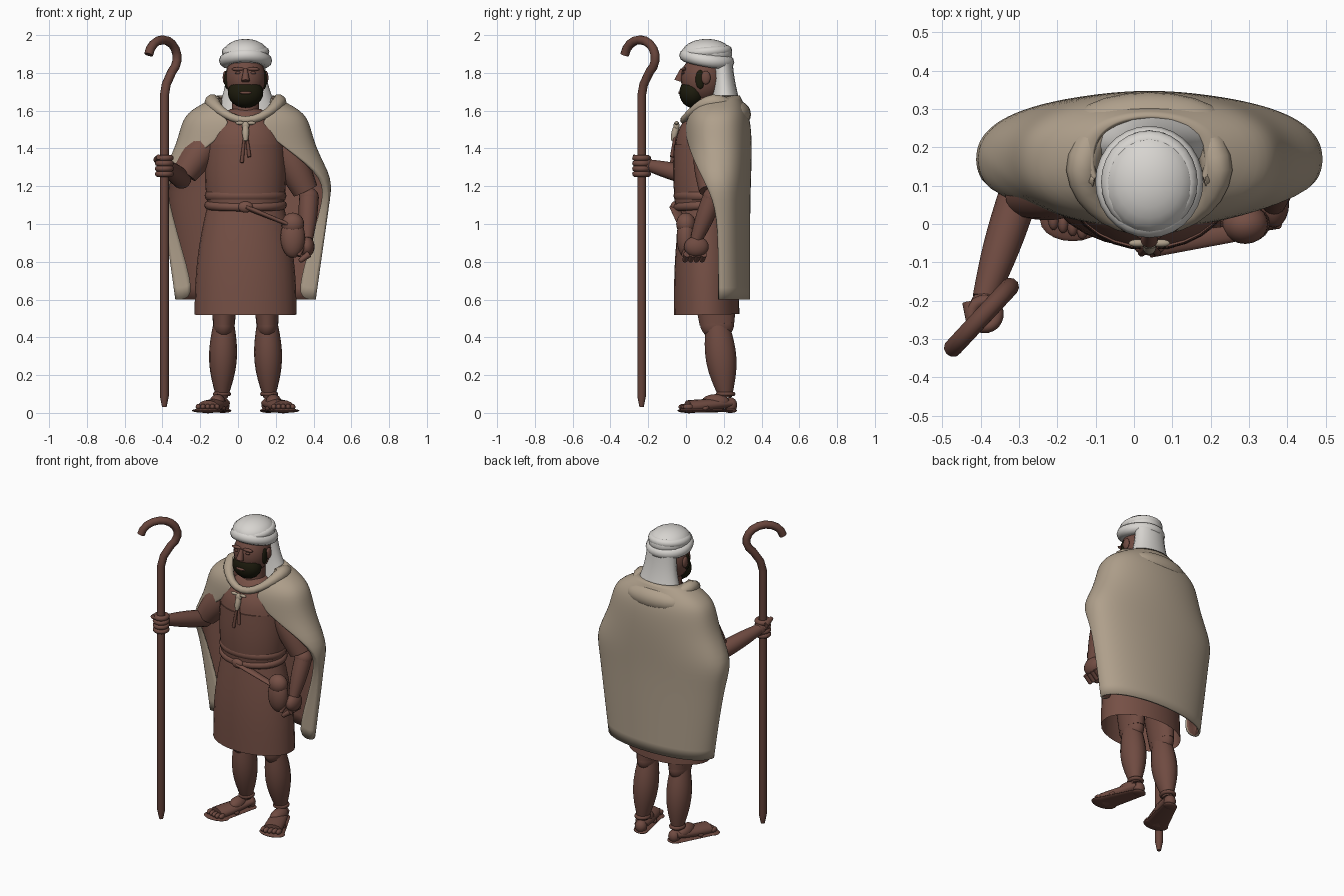
import bpy, bmesh
from math import sin, cos, pi, tau, radians, copysign
from mathutils import Vector, Matrix

default_cube = bpy.data.objects.get("Cube")
if default_cube:
    bpy.data.objects.remove(default_cube)

MIDDLE = 0.04  # body centre line
UP, BACK = Vector((0, 0, 1)), Vector((0, 1, 0))


def material(name, *colour):
    made = bpy.data.materials.new(name)
    made.use_nodes = True
    made.diffuse_color = (*colour, 1)
    shader = made.node_tree.nodes["Principled BSDF"]
    shader.inputs["Base Color"].default_value = (*colour, 1)
    return made


TAN = material("cloak tan", .43, .35, .26)
CLOTH = material("tunic brown", .18, .08, .06)
SKIN = material("skin brown", .16, .07, .053)
WOOD = material("wood brown", .14, .06, .045)
WHITE = material("scarf white", .68, .66, .63)
HAIR = material("beard dark", .012, .011, .004)


def body(x, y, z):
    """Point measured sideways from the body centre line."""
    return Vector((MIDDLE + x, y, z))


def finish(name, mesh_builder, *materials):
    mesh = bpy.data.meshes.new(name)
    mesh_builder.to_mesh(mesh)
    mesh_builder.free()
    for entry in materials:
        mesh.materials.append(entry)
    mesh.shade_smooth()
    mesh.set_sharp_from_angle(angle=radians(60))
    part = bpy.data.objects.new(name, mesh)
    bpy.context.collection.objects.link(part)
    return part


def bridge(name, mat, rings, closed=False, capped=True):
    """Join point rings into a tube or a closed loop."""
    builder = bmesh.new()
    loops = [[builder.verts.new(point) for point in ring] for ring in rings]
    following = loops[1:] + loops[:1] if closed else loops[1:]
    for lower, upper in zip(loops, following):
        for i in range(len(lower)):
            builder.faces.new((lower[i - 1], lower[i], upper[i], upper[i - 1]))
    if capped and not closed:
        builder.faces.new(loops[0])
        builder.faces.new(loops[-1])
    bmesh.ops.recalc_face_normals(builder, faces=builder.faces)
    return finish(name, builder, mat)


def tube(name, mat, path, radii, flat=1, sides=16, capped=True):
    """Sweep an ellipse along a path; flat scales its second axis."""
    rings, across = [], None
    for i, (point, radius) in enumerate(zip(path, radii)):
        before, after = path[max(i - 1, 0)], path[min(i + 1, len(path) - 1)]
        along = (after - before).normalized()
        if across is None:
            across = along.cross(BACK if abs(along.z) > .8 else UP)
        across = (across - along * across.dot(along)).normalized()
        over = across.cross(along) * flat
        rings.append([point + radius * (across * cos(tau * j / sides) + over * sin(tau * j / sides))
                      for j in range(sides)])
    return bridge(name, mat, rings, capped=capped)


def limb(name, mat, start, end, first, last, bulge=0, **options):
    """Straight tapering part, swollen by bulge in the middle."""
    steps = [i / 8 for i in range(9)]
    return tube(name, mat, [start.lerp(end, t) for t in steps],
                [first + (last - first) * t + bulge * sin(pi * t) for t in steps], **options)


def band(name, mat, centre, width, depth, thick, rise=0, arch=0, slim=0, sides=10):
    """Horizontal ring; rise lifts the front, arch lifts both sides, slim thins the front."""
    rings = []
    for turn in (tau * i / 28 for i in range(28)):
        ring = []
        radius = thick * (1 - slim * max(0, cos(turn)))
        for spin in (tau * j / sides for j in range(sides)):
            out = radius * cos(spin)
            lift = rise * cos(turn) + arch * sin(turn) ** 2
            ring.append(centre + Vector(((width + out) * sin(turn), -(depth + out) * cos(turn),
                                         lift + radius * sin(spin))))
        rings.append(ring)
    return bridge(name, mat, rings, closed=True)


def blob(name, mat, centre, *size):
    builder = bmesh.new()
    placing = Matrix.Translation(centre) @ Matrix.Diagonal((*size, 1))
    bmesh.ops.create_uvsphere(builder, u_segments=20, v_segments=12, radius=1, matrix=placing)
    return finish(name, builder, mat)


# Tunic: blouse folded over the belt, shoulders, open skirt
chest = body(0, .1, 1.42)
limb("blouse", CLOTH, body(0, .1, 1.08), chest, .2, .21, .01, flat=.78, sides=28)
band("blouse_fold", CLOTH, body(0, .1, 1.15), .185, .135, .032)
limb("tunic_shoulders", CLOTH, chest, body(0, .1, 1.61), .21, .08, .03, flat=.75, sides=28)
limb("skirt", CLOTH, body(0, .1, 1.11), body(0, .11, .52), .2, .27, .02, flat=.64, sides=28, capped=False)

# Belt, its knot and strap, and the pouch
knot, pouch = body(0, -.06, 1.09), body(.25, 0, .93)
band("belt", CLOTH, body(0, .1, 1.1), .195, .145, .024, rise=-.01)
blob("belt_knot", CLOTH, knot, .04, .022, .03)
limb("belt_strap", CLOTH, knot, body(.22, -.025, 1), .028, .022, flat=.5)
blob("pouch", CLOTH, pouch, .065, .05, .11)
blob("pouch_flap", CLOTH, pouch + UP * .07, .06, .052, .06)

# Legs and sandalled feet
for side, name in ((-1, "right"), (1, "left")):
    hip, knee, ankle = (body(side * x, y, z) for x, y, z in ((.11, .15, .65), (.115, .165, .47), (.125, .21, .08)))
    heel, ball = body(side * .12, .235, .012), body(side * .2, .01, .012)
    limb(f"{name}_thigh", SKIN, hip, knee, .07, .058, flat=1.6)
    limb(f"{name}_shin", SKIN, knee, ankle, .056, .03, .03, flat=1.1)
    blob(f"{name}_knee", SKIN, knee, .058, .09, .08)
    blob(f"{name}_heel", SKIN, heel + UP * .03, .036, .036, .04)
    limb(f"{name}_foot", SKIN, heel + UP * .04, ball + UP * .02, .04, .058, .005, flat=.6)
    blob(f"{name}_instep", SKIN, heel.lerp(ball, .35) + UP * .045, .042, .075, .042)
    limb(f"{name}_sole", WOOD, heel, ball, .045, .075, flat=.16)
    blob(f"{name}_sole_heel", WOOD, heel, .045, .035, .012)
    blob(f"{name}_sole_toe", WOOD, ball, .085, .055, .012)
    band(f"{name}_ankle_strap", WOOD, ankle + UP * .02, .036, .04, .012)
    band(f"{name}_foot_strap", WOOD, heel.lerp(ball, .6) + UP * .03, .05, .02, .014, arch=-.02)
    for i in range(5):
        toe = ball + Vector((side * (i - 2) * .025, (abs(i - 1) - 3) * .008, .02))
        blob(f"{name}_toe_{i}", SKIN, toe, .014, .026, .016)


def arm(name, shoulder, elbow, wrist):
    limb(f"{name}_sleeve", CLOTH, shoulder, shoulder.lerp(elbow, .9), .065, .068, .018)
    limb(f"{name}_forearm", SKIN, elbow, wrist, .052, .032, .006)
    blob(f"{name}_elbow", SKIN, elbow, .053, .053, .053)


# Left arm hangs with a half-closed hand
palm = body(.325, .055, .88)
arm("left", body(.16, .11, 1.5), body(.335, .14, 1.14), palm + UP * .04)
blob("left_palm", SKIN, palm, .04, .065, .055)
for i in range(4):
    knuckle = palm + Vector((.01, .03 * i - .05, -.04))
    fingertip = knuckle + Vector((-.04, -.01, -.03))
    limb(f"left_finger_{i}", SKIN, knuckle, fingertip, .018, .014)
    blob(f"left_fingertip_{i}", SKIN, fingertip, .014, .014, .014)
limb("left_thumb", SKIN, palm + Vector((-.02, -.04, .02)), palm + Vector((-.045, -.07, -.05)), .018, .012)

# Right arm reaches forward and grips the staff
grip = Vector((-.39, -.235, 1.31))
arm("right", body(-.16, .11, 1.5), body(-.34, .08, 1.24), grip + BACK * .04)
blob("right_palm", SKIN, grip + BACK * .02, .038, .042, .05)
for i in range(4):
    band(f"right_finger_{i}", SKIN, grip + UP * (.028 * i - .045), .034, .034, .016)
limb("right_thumb", SKIN, grip + Vector((-.04, .03, .03)), grip + Vector((-.03, -.045, .045)), .018, .013)

# Staff: straight pole, then a crook arc in a diagonal plane
profile = [(0, .03), (0, .09), (0, 1), (0, 1.68), (.015, 1.74)]
profile += [(.11 * cos(a) - .012, 1.88 + .095 * sin(a)) for a in (radians(20 * i - 50) for i in range(12))]
tube("staff", WOOD, [Vector((grip.x + .69 * reach, grip.y + .74 * reach, z)) for reach, z in profile],
     [.012] + [.024] * (len(profile) - 1), sides=10)

# Head and beard
limb("neck", SKIN, body(0, .1, 1.52), body(0, .11, 1.72), .075, .068)
blob("head", SKIN, body(0, .09, 1.77), .108, .118, .13)
blob("beard", HAIR, body(0, .035, 1.695), .094, .07, .08)
blob("mouth", SKIN, body(0, -.032, 1.695), .032, .009, .008)
limb("nose", SKIN, body(0, -.02, 1.82), body(0, -.04, 1.757), .01, .023)
for side, name in ((-1, "right"), (1, "left")):
    blob(f"{name}_sideburn", HAIR, body(side * .1, .075, 1.765), .012, .025, .05)
    blob(f"{name}_ear", SKIN, body(side * .108, .105, 1.775), .013, .025, .036)
    blob(f"{name}_brow", SKIN, body(side * .04, -.012, 1.82), .035, .012, .01)
    blob(f"{name}_eye", WOOD, body(side * .04, -.015, 1.8), .016, .008, .007)

# Head wrap: dome, rolled bands, hanging cloth
crown = body(0, .11, 1.9)
blob("wrap_dome", WHITE, crown, .122, .135, .08)
band("wrap_band", WHITE, crown - UP * .025, .105, .11, .036, rise=.018, arch=-.01)
band("wrap_fold", WHITE, crown + UP * .012, .1, .108, .026, rise=-.008)
limb("wrap_drape", WHITE, body(0, .19, 1.87), body(.01, .21, 1.6), .1, .16, -.015, flat=.55)

# Cloak: open shell; each level has height, width, depth and half sweep from the back
levels = [(1.68, .15, .12, 110), (1.6, .31, .16, 148), (1.53, .345, .18, 172), (1.4, .38, .185, 146),
          (1.24, .48, .18, 112), (1.1, .445, .175, 92), (.85, .41, .175, 90), (.6, .375, .175, 90)]
builder = bmesh.new()
rows = []
for z, width, depth, sweep in levels:
    row = []
    for turn in (radians(sweep) * (k / 12 - 1) for k in range(25)):
        rounded = copysign(abs(cos(turn)) ** .8, cos(turn))
        row.append(body(width * sin(turn), .165 + depth * rounded, z))
    # Front edges curl inward more toward the hem
    curl = Vector((max(0, 1.4 - z) / 7, 0, 0))
    row = [row[0] + curl + BACK * .01, *row, row[-1] - curl + BACK * .01]
    rows.append([builder.verts.new(point) for point in row])
for upper, lower in zip(rows, rows[1:]):
    for i in range(len(upper) - 1):
        builder.faces.new((upper[i], upper[i + 1], lower[i + 1], lower[i]))
cloak = finish("cloak", builder, TAN, CLOTH)
smooth = cloak.modifiers.new("smooth", 'SUBSURF')
smooth.levels = smooth.render_levels = 2
shell = cloak.modifiers.new("thickness", 'SOLIDIFY')
shell.thickness, shell.offset, shell.material_offset = .014, -1, 1

# Rolled hood collar and the empty hood lying on the back
band("hood_collar", TAN, body(0, .14, 1.56), .175, .15, .042, rise=-.01, arch=.085, slim=.5)
blob("hood", TAN, body(0, .262, 1.58), .2, .082, .075)

# Clasp with bow and hanging laces
clasp = body(0, -.05, 1.52)
blob("clasp_knot", TAN, clasp, .02, .016, .024)
limb("clasp_tail", TAN, clasp, clasp + Vector((0, -.02, -.08)), .014, .01, .006)
for side, name in ((-1, "right"), (1, "left")):
    blob(f"{name}_bow", TAN, clasp + Vector((side * .03, 0, .015)), .024, .01, .01)
    limb(f"{name}_lace", WOOD, clasp, clasp + Vector((side * .02, -.025, side * .015 - .18)), .006, .01)
